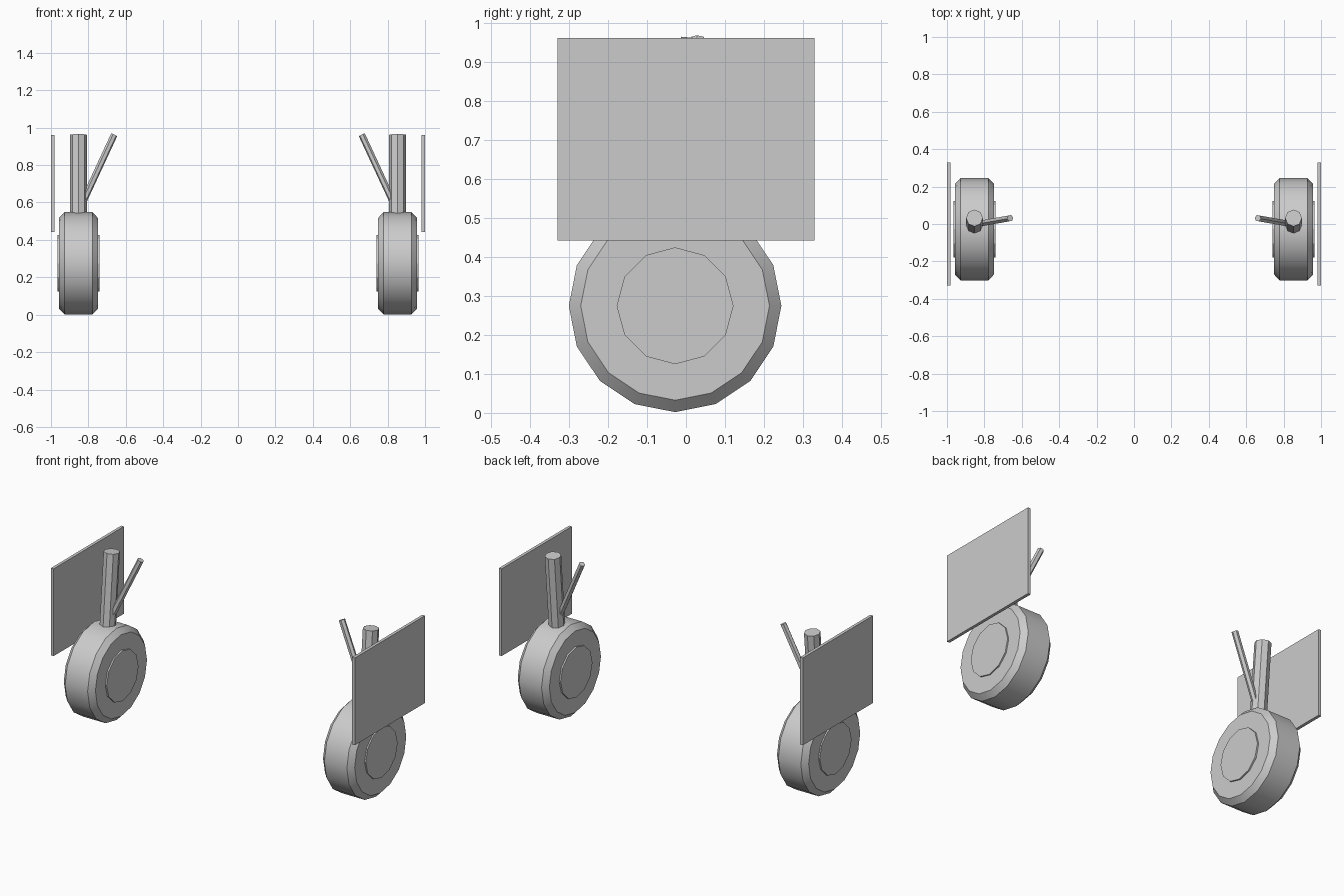
import bpy, bmesh
from mathutils import Vector, Matrix

if "Cube" in bpy.data.objects:
    bpy.data.objects.remove(bpy.data.objects["Cube"])


def finish(name, bm, smooth=False):
    """Turn a bmesh into an object mirrored to the other side of the model."""
    bmesh.ops.recalc_face_normals(bm, faces=bm.faces)
    mesh = bpy.data.meshes.new(name)
    bm.to_mesh(mesh)
    bm.free()
    obj = bpy.data.objects.new(name, mesh)
    bpy.context.collection.objects.link(obj)
    if smooth:
        bpy.ops.object.select_all(action='DESELECT')
        obj.select_set(True)
        bpy.context.view_layer.objects.active = obj
        bpy.ops.object.shade_smooth_by_angle(angle=0.5)
    obj.modifiers.new("other_side", 'MIRROR').use_clip = False
    return obj


def rod(name, start, end, radius, sides, chamfer=0.0, smooth=False):
    """Cylinder between two points, with optional chamfered rims."""
    start, end = Vector(start), Vector(end)
    axis = end - start
    bm = bmesh.new()
    bmesh.ops.create_cone(bm, cap_ends=True, segments=sides, radius1=radius,
                          radius2=radius, depth=axis.length)
    if chamfer:
        rims = [e for e in bm.edges if abs(e.verts[0].co.z - e.verts[1].co.z) < 1e-5]
        bmesh.ops.bevel(bm, geom=rims, offset=chamfer, segments=1, affect='EDGES')
    turn = axis.to_track_quat('Z', 'Y').to_matrix().to_4x4()
    bm.transform(Matrix.Translation((start + end) / 2) @ turn)
    return finish(name, bm, smooth)


def box(name, low, high):
    low, high = Vector(low), Vector(high)
    bm = bmesh.new()
    bmesh.ops.create_cube(bm, size=1)
    bm.transform(Matrix.Translation((low + high) / 2) @ Matrix.Diagonal((*(high - low), 1)))
    return finish(name, bm)


WHEEL_X, WHEEL_Y, WHEEL_Z = 0.853, -0.028, 0.275

# wheels: chamfered tyre and a hub poking out of both faces
rod("tyre", (0.749, WHEEL_Y, WHEEL_Z), (0.957, WHEEL_Y, WHEEL_Z), 0.273, 16,
    chamfer=0.03, smooth=True)
rod("hub", (0.740, WHEEL_Y, WHEEL_Z), (0.965, WHEEL_Y, WHEEL_Z), 0.15, 12)

# main leg rising from the wheel centre, leaning slightly back
rod("main_strut", (WHEEL_X, WHEEL_Y, WHEEL_Z), (WHEEL_X, 0.032, 0.962), 0.045, 8)

# side brace running inward from the leg
rod("side_brace", (WHEEL_X, -0.003, 0.55), (0.662, 0.031, 0.962), 0.018, 6)

# flat door outside each wheel
box("wheel_door", (0.982, -0.33, 0.443), (1.0, 0.33, 0.962))
